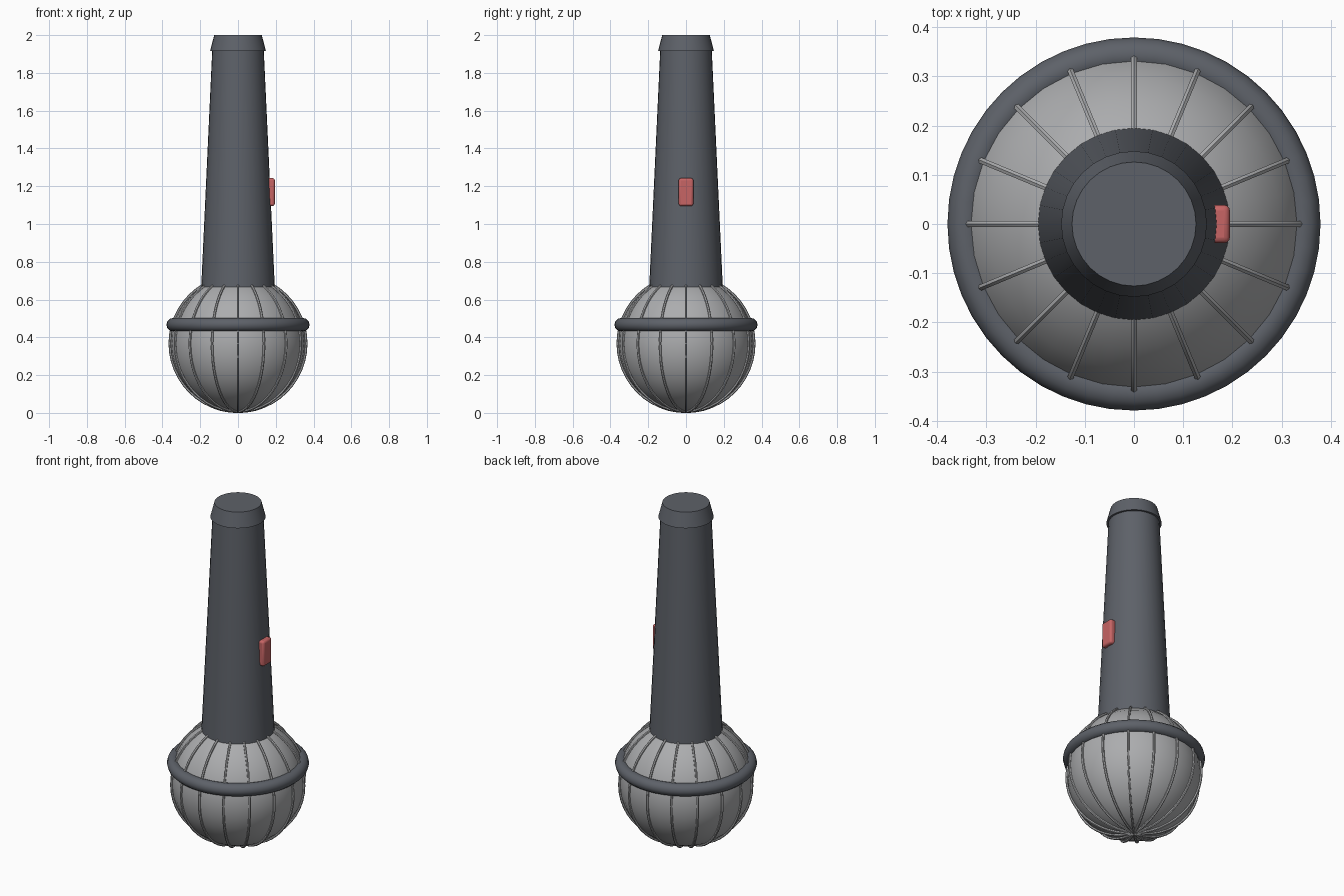
import bpy
import math

cube = bpy.data.objects.get("Cube")
if cube:
    bpy.data.objects.remove(cube, do_unlink=True)


def material(name, rgb):
    m = bpy.data.materials.new(name)
    m.use_nodes = True
    m.diffuse_color = (*rgb, 1)
    bsdf = m.node_tree.nodes["Principled BSDF"]
    bsdf.inputs["Base Color"].default_value = (*rgb, 1)
    return m


charcoal = material("charcoal", (0.11, 0.12, 0.14))
silver = material("silver", (0.41, 0.415, 0.425))
red = material("red", (0.57, 0.13, 0.13))

BALL_Z = 0.367


def finish(name, mat):
    ob = bpy.context.object
    ob.name = name
    ob.data.name = name
    ob.data.materials.append(mat)
    bpy.ops.object.shade_smooth_by_angle(angle=math.radians(40))
    return ob


def tapered_tube(name, r_low, r_high, z_low, z_high, mat):
    bpy.ops.mesh.primitive_cone_add(
        vertices=32, radius1=r_low, radius2=r_high,
        depth=z_high - z_low, location=(0, 0, (z_low + z_high) / 2))
    return finish(name, mat)


# Handle and end cap
tapered_tube("handle", 0.196, 0.136, 0.64, 1.93, charcoal)
tapered_tube("end_cap", 0.148, 0.126, 1.915, 2.0, charcoal)

# Grille ball
bpy.ops.mesh.primitive_uv_sphere_add(
    segments=32, ring_count=16, radius=0.357, location=(0, 0, BALL_Z))
finish("grille_ball", silver)

# Grille wires: full hoops through both poles
WIRES = 8
for i in range(WIRES):
    bpy.ops.mesh.primitive_torus_add(
        major_segments=48, minor_segments=6, major_radius=0.361,
        minor_radius=0.007, location=(0, 0, BALL_Z),
        rotation=(math.pi / 2, 0, i * math.pi / WIRES))
    finish(f"grille_wire_{i + 1}", silver)

# Band around the ball
bpy.ops.mesh.primitive_torus_add(
    major_segments=48, minor_segments=12, major_radius=0.343,
    minor_radius=0.036, location=(0, 0, 0.467))
finish("grille_band", charcoal)

# Switch on the left side of the handle
bpy.ops.mesh.primitive_cube_add(size=1, location=(0.175, 0, 1.169))
switch = bpy.context.object
switch.scale = (0.04, 0.078, 0.148)
bpy.ops.object.transform_apply(location=False, rotation=False, scale=True)
bevel = switch.modifiers.new("rounded_edges", "BEVEL")
bevel.width = 0.012
bevel.segments = 3
finish("switch", red)
